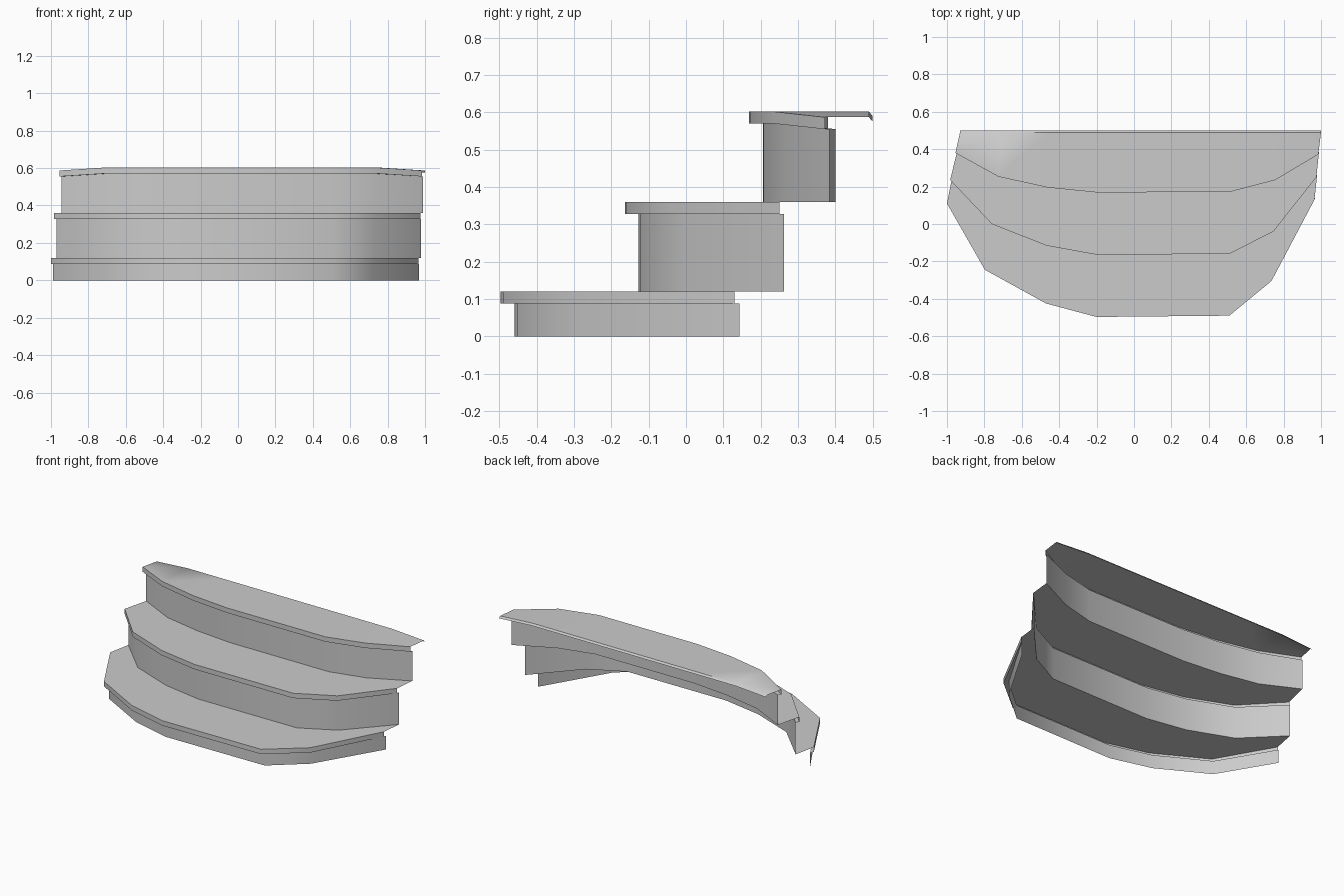
import bpy, math

if "Cube" in bpy.data.objects:
    bpy.data.objects.remove(bpy.data.objects["Cube"])

# Plan outlines of the three nosings, left to right
noses = [
    [(-1.0, .11), (-.797, -.245), (-.47, -.425), (-.2, -.497), (.51, -.49), (.735, -.305), (.965, .13)],
    [(-.983, .235), (-.76, 0.0), (-.47, -.115), (-.2, -.164), (.51, -.16), (.745, -.04), (.975, .25)],
    [(-.955, .38), (-.725, .253), (-.46, .195), (-.2, .169), (.51, .171), (.755, .235), (.985, .372)],
]
# Riser set-back from each nosing point
setback = [(.012, .02), (.015, .03), (.005, .036), (0, .037), (0, .037), (-.015, .03), (.004, .013)]
tops = [.12, .36, .602]
LIP = .032


def level(outline, z, end_drop=0):
    """Put a plan outline at height z, optionally lowering both ends."""
    last = len(outline) - 1
    return [(x, y, z - (end_drop if i in (0, last) else 0)) for i, (x, y) in enumerate(outline)]


def strip(name, rows):
    """Open sheet lofted through rows of points."""
    n = len(rows[0])
    verts = [p for r in rows for p in r]
    faces = [(i * n + j, i * n + j + 1, (i + 1) * n + j + 1, (i + 1) * n + j)
             for i in range(len(rows) - 1) for j in range(n - 1)]
    me = bpy.data.meshes.new(name)
    me.from_pydata(verts, [], faces)
    ob = bpy.data.objects.new(name, me)
    bpy.context.collection.objects.link(ob)
    bpy.ops.object.select_all(action='DESELECT')
    ob.select_set(True)
    bpy.context.view_layer.objects.active = ob
    bpy.ops.object.shade_smooth_by_angle(angle=math.radians(50))
    return ob


risers = [[(x + dx, y + dy) for (x, y), (dx, dy) in zip(nose, setback)] for nose in noses]

for k, (nose, riser, top) in enumerate(zip(noses, risers, tops)):
    drop = .015 if k == 2 else 0
    base = tops[k - 1] if k else 0
    # Vertical riser
    strip(f"riser_{k + 1}", [level(riser, base), level(riser, top - LIP, drop)])
    # Nosing underside, nosing face and tread surface
    rows = [level(riser, top - LIP, drop), level(nose, top - LIP, drop), level(nose, top, drop)]
    if k < 2:
        rows.append(level(risers[k + 1], top))
    else:
        # Straight rear edge with a small turned-down lip
        xs = [-.93, -.71, -.45, -.2, .51, .765, 1.0]
        rows.append(level([(x, .49) for x in xs], top, drop))
        rows.append(level([(x, .5) for x in xs], top - .012, drop))
    strip(f"tread_{k + 1}", rows)
